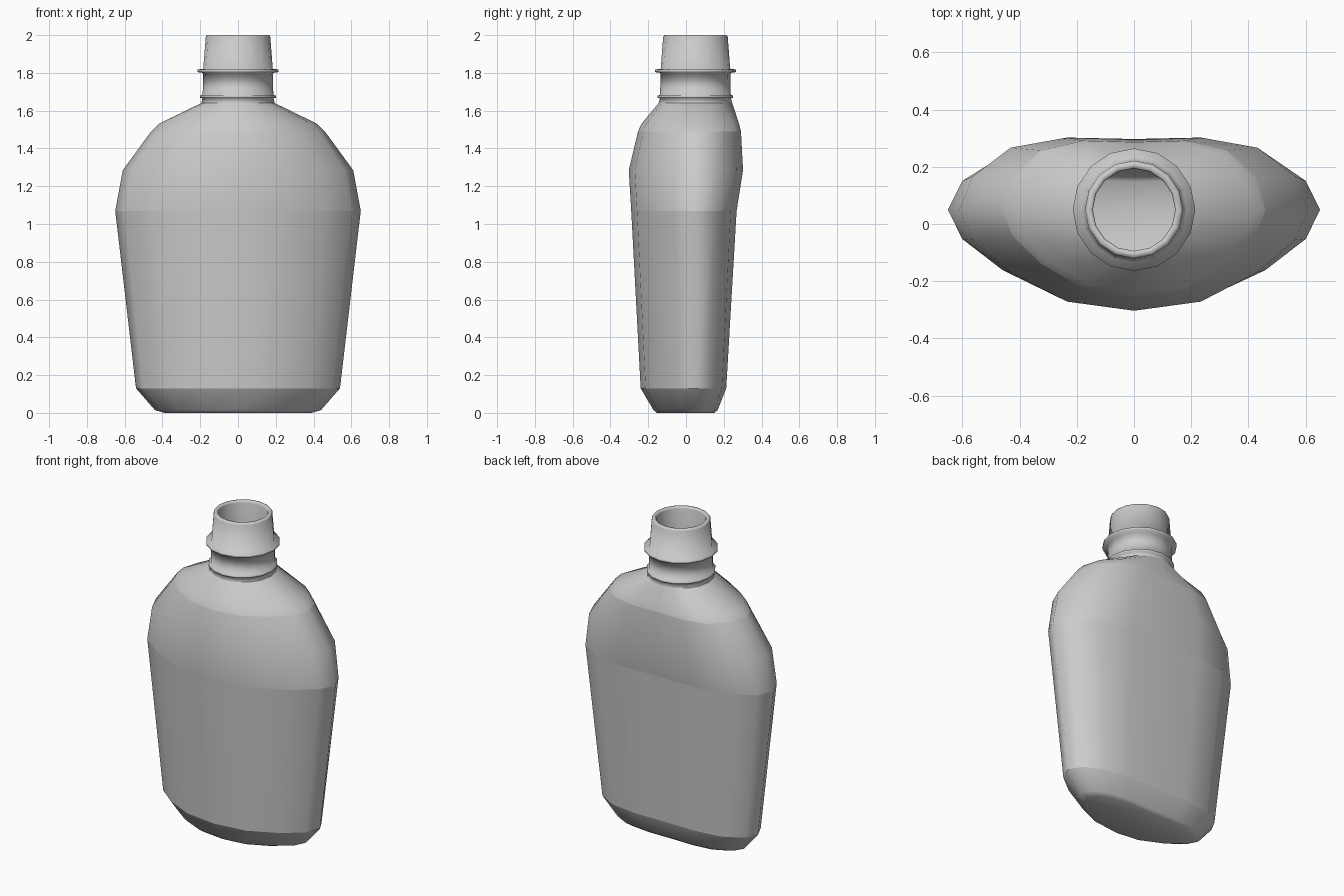
import bpy, bmesh
from math import cos, sin, pi, radians

if "Cube" in bpy.data.objects:
    bpy.data.objects.remove(bpy.data.objects["Cube"])

N = 16
CY = 0.05                                  # neck axis / side seam position in y
FRONT = [0.0, 0.30, 0.62, 0.91, 1.0]       # depth profile, side seam -> front centre
BACK = [0.0, 0.46, 0.86, 1.0, 0.98]        # flatter back, slightly hollow in the middle


def section(bm, half_w, y_front, y_back, z):
    """One flask-shaped ring: bulged front, flattened back."""
    ring = []
    for i in range(N):
        a = 2 * pi * i / N
        k = min(i % 8, 8 - i % 8)
        if i < 8:
            y = CY + BACK[k] * (y_back - CY)
        else:
            y = CY + FRONT[k] * (y_front - CY)
        ring.append(bm.verts.new((half_w * cos(a), y, z)))
    return ring


def circle(bm, r, z):
    return [bm.verts.new((r * cos(2 * pi * i / N), CY + r * sin(2 * pi * i / N), z))
            for i in range(N)]


def loft(bm, rings):
    for a, b in zip(rings, rings[1:]):
        for i in range(N):
            j = (i + 1) % N
            bm.faces.new((a[i], a[j], b[j], b[i]))


def finish(bm, name, hard_rings=()):
    """Smooth shading with sharp creases and chosen hard rings."""
    for f in bm.faces:
        f.smooth = True
    for ring in hard_rings:
        for i in range(N):
            e = bm.edges.get((ring[i], ring[(i + 1) % N]))
            if e:
                e.smooth = False
    for e in bm.edges:
        if len(e.link_faces) == 2 and e.calc_face_angle() > radians(30):
            e.smooth = False
    me = bpy.data.meshes.new(name)
    bm.to_mesh(me)
    bm.free()
    ob = bpy.data.objects.new(name, me)
    bpy.context.collection.objects.link(ob)
    return ob


# Flask body: half width, front y, back y, height
bm = bmesh.new()
body = [
    (0.39, -0.155, 0.150, 0.00),
    (0.44, -0.172, 0.168, 0.015),
    (0.54, -0.240, 0.213, 0.13),
    (0.65, -0.290, 0.268, 1.07),
    (0.61, -0.303, 0.302, 1.285),
    (0.46, -0.254, 0.291, 1.49),
    (0.42, -0.236, 0.281, 1.53),
]
rings = [section(bm, *s) for s in body] + [circle(bm, 0.195, 1.64)]
loft(bm, rings)
bm.faces.new(list(reversed(rings[0])))
finish(bm, "flask_body", (rings[2], rings[3], rings[5]))

# Neck: lower bead, flange, tapered spout, rim and inner wall (radius, height)
bm = bmesh.new()
neck = [
    (0.195, 1.64), (0.188, 1.665), (0.200, 1.668), (0.200, 1.680), (0.187, 1.683),
    (0.185, 1.80), (0.214, 1.804), (0.214, 1.818), (0.184, 1.822),
    (0.171, 1.99), (0.165, 2.00), (0.148, 2.00), (0.144, 1.99), (0.146, 1.64),
]
rings = [circle(bm, r, z) for r, z in neck]
loft(bm, rings)
finish(bm, "bottle_neck")
